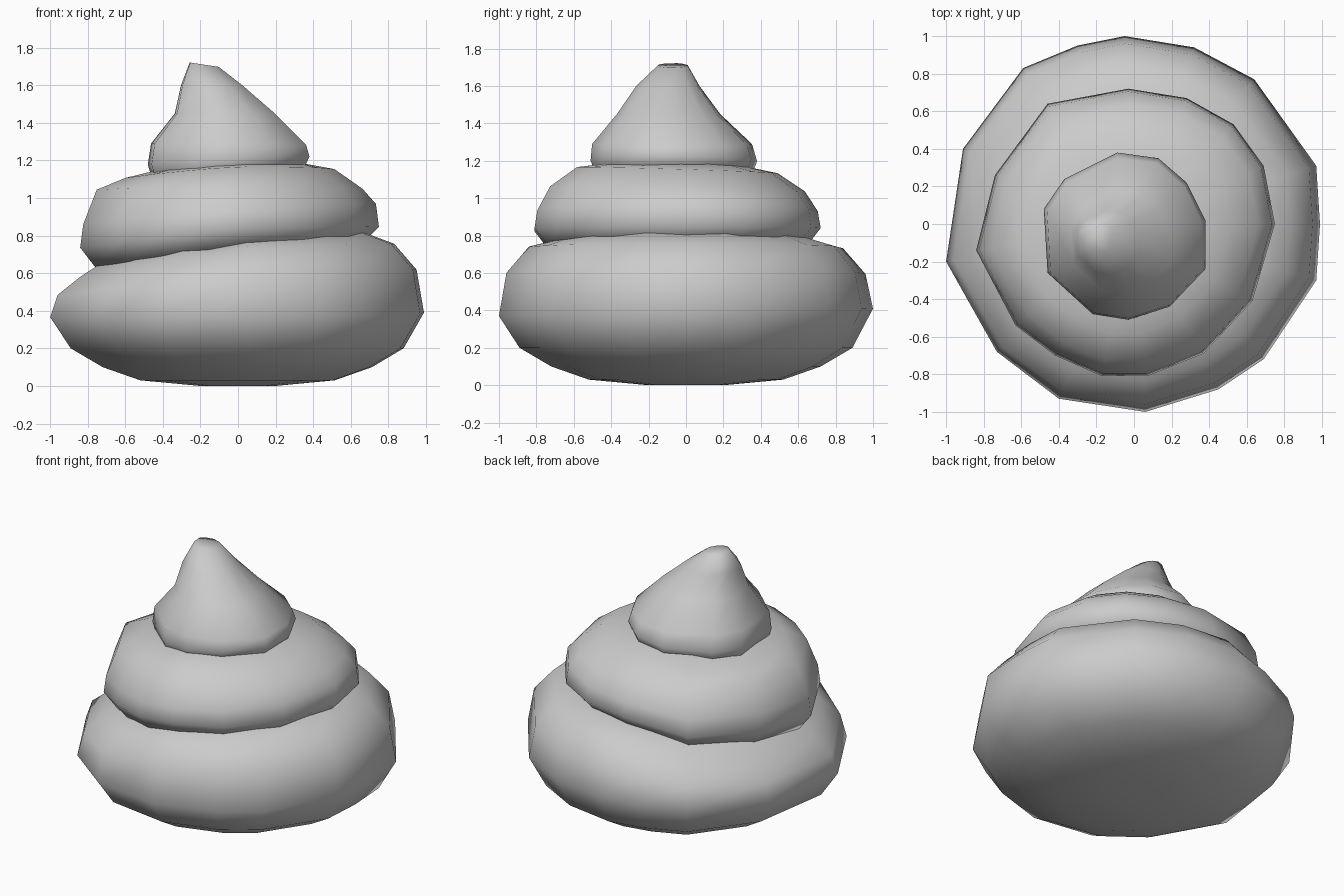
import bpy, bmesh


def coil(name, centre, outline, rings):
    """Skin scaled copies of an outline; ring = scale, z, left tilt, right tilt, y tilt, shift x, shift y."""
    cx, cy = centre
    bm = bmesh.new()
    loops = []
    for s, z, left, right, ty, dx, dy in rings:
        loop = []
        for x, y in outline:
            px, py = (x - cx) * s, (y - cy) * s
            h = z + (left if px < 0 else right) * px + ty * py
            loop.append(bm.verts.new((cx + px + dx, cy + py + dy, h)))
        loops.append(loop)
    n = len(outline)
    for a, b in zip(loops, loops[1:]):
        for i in range(n):
            j = (i + 1) % n
            bm.faces.new((a[i], a[j], b[j], b[i]))
    bm.faces.new(loops[0][::-1])
    bm.faces.new(loops[-1])
    bmesh.ops.recalc_face_normals(bm, faces=bm.faces[:])
    for f in bm.faces:
        f.smooth = True
    mesh = bpy.data.meshes.new(name)
    bm.to_mesh(mesh)
    bm.free()
    ob = bpy.data.objects.new(name, mesh)
    bpy.context.collection.objects.link(ob)
    return ob


# Wide bottom coil with a rounded underside, sinking towards the left
coil("bottom_coil", (0, 0),
     [(.99, 0), (.97, .31), (.64, .77), (.32, .94), (-.05, 1), (-.3, .95), (-.59, .83), (-.91, .4),
      (-1, -.2), (-.73, -.68), (-.4, -.93), (.06, -1), (.45, -.88), (.69, -.72), (.97, -.3)],
     [(.2, 0, 0, 0, 0, 0, 0), (.52, .03, 0, 0, 0, 0, 0), (.72, .1, 0, 0, 0, 0, 0),
      (.89, .2, 0, 0, 0, 0, 0), (1, .39, .02, 0, .02, 0, 0), (.96, .6, .12, .02, 0, 0, 0),
      (.84, .74, .19, .02, 0, 0, 0), (.67, .78, .13, .06, 0, 0, 0), (.4, .79, .08, .03, 0, 0, 0)])

# Middle coil overhanging the bottom one
coil("middle_coil", (-.04, -.05),
     [(.75, 0), (.69, .31), (.53, .53), (.28, .67), (-.03, .72), (-.46, .64), (-.74, .26),
      (-.84, -.14), (-.63, -.54), (-.42, -.7), (-.17, -.81), (.07, -.81), (.37, -.69), (.63, -.41)],
     [(.6, .7, .12, .04, 0, 0, 0), (.9, .74, .15, .04, 0, 0, 0), (1, .84, .13, .01, 0, 0, 0),
      (.98, .93, .09, .05, 0, 0, 0), (.89, 1.05, .01, .0, -.02, 0, 0),
      (.7, 1.15, .08, .01, -.03, 0, 0), (.45, 1.18, .07, .03, -.02, 0, 0)])

# Peaked top swirl leaning to the left
coil("top_swirl", (-.05, -.06),
     [(.38, .02), (.28, .22), (.13, .35), (-.09, .38), (-.37, .24), (-.48, .08),
      (-.46, -.26), (-.22, -.48), (-.03, -.51), (.19, -.44), (.38, -.24)],
     [(.7, 1.1, .1, .08, 0, 0, 0), (.94, 1.13, .1, .08, 0, 0, 0), (1, 1.2, .05, .05, 0, 0, 0),
      (.96, 1.29, 0, -.02, 0, 0, -.01), (.62, 1.45, 0, 0, 0, -.02, -.03),
      (.38, 1.6, 0, 0, 0, -.09, -.035), (.18, 1.71, -.15, -.15, 0, -.13, -.01)])
